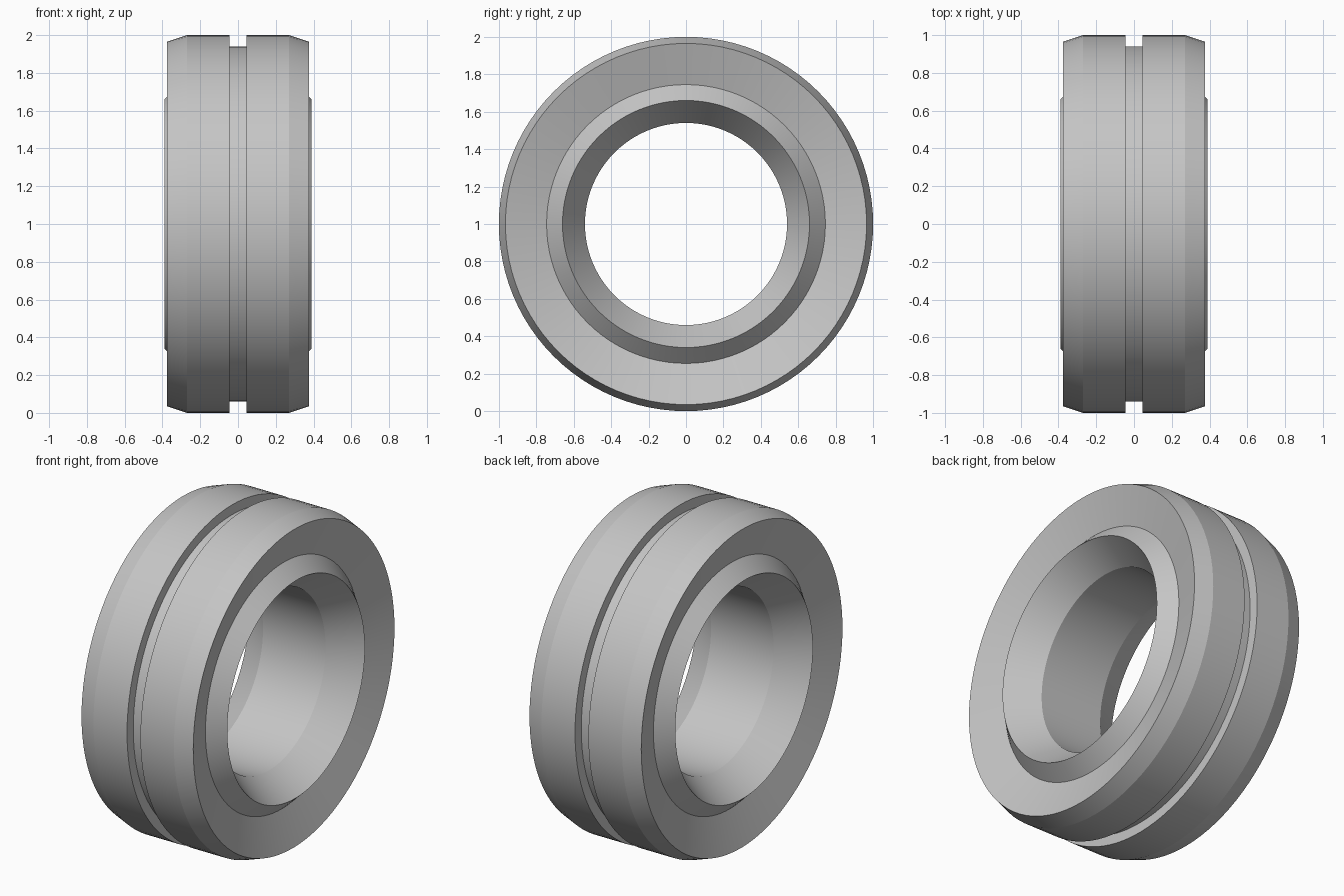
import bpy
import bmesh
from math import cos, sin, tau, radians

SEGMENTS = 96

default = bpy.data.objects.get("Cube")
if default:
    bpy.data.objects.remove(default, do_unlink=True)

steel = bpy.data.materials.new("satin grey")
steel.use_nodes = True
colour = (0.56, 0.56, 0.56, 1)
steel.diffuse_color = colour
steel.node_tree.nodes["Principled BSDF"].inputs["Base Color"].default_value = colour

# Half cross-section as (x, radius), from the groove floor to the bore
half = [
    (0.045, 0.94), (0.045, 1.0),    # groove wall
    (0.27, 1.0), (0.375, 0.965),    # tread and outer chamfer
    (0.303, 0.745),                 # dished side face
    (0.39, 0.66),                   # raised lip
    (0.21, 0.54),                   # flared mouth of the bore
]
profile = half + [(-x, r) for x, r in reversed(half)]

# Revolve the closed profile about the x axis
bm = bmesh.new()
rings = []
for i in range(SEGMENTS):
    a = tau * i / SEGMENTS
    rings.append([bm.verts.new((x, r * sin(a), 1 + r * cos(a))) for x, r in profile])
for i, ring in enumerate(rings):
    following = rings[(i + 1) % SEGMENTS]
    for j in range(len(profile)):
        k = (j + 1) % len(profile)
        bm.faces.new((ring[j], ring[k], following[k], following[j]))
bmesh.ops.recalc_face_normals(bm, faces=bm.faces[:])

mesh = bpy.data.meshes.new("grooved_ring")
bm.to_mesh(mesh)
bm.free()
mesh.materials.append(steel)
ring_object = bpy.data.objects.new("grooved_ring", mesh)
bpy.context.collection.objects.link(ring_object)

# Smooth around the ring, crisp at every profile corner
bpy.ops.object.select_all(action='DESELECT')
ring_object.select_set(True)
bpy.context.view_layer.objects.active = ring_object
bpy.ops.object.shade_smooth_by_angle(angle=radians(12))
